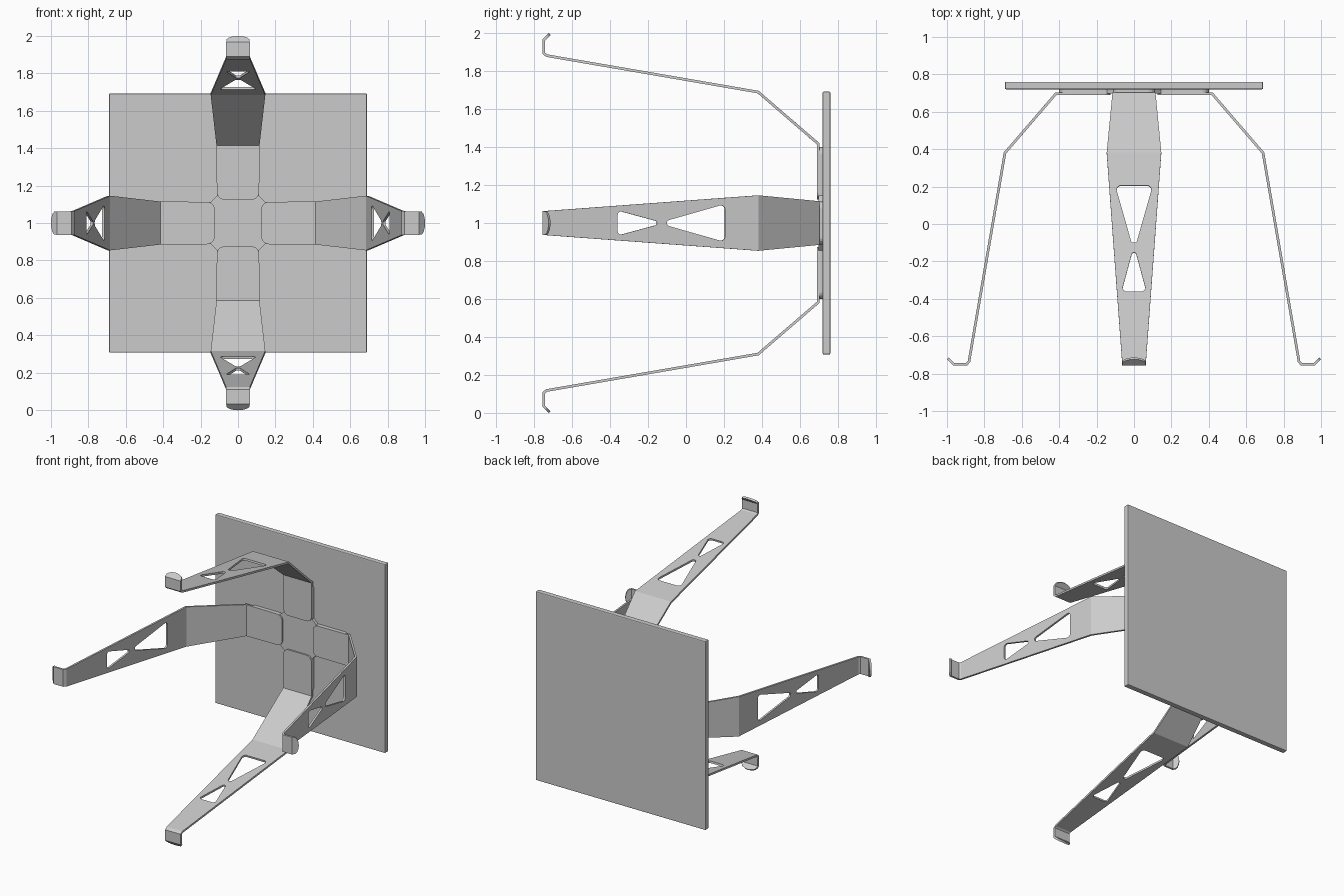
import bpy, bmesh, math
from mathutils import Vector

if "Cube" in bpy.data.objects:
    bpy.data.objects.remove(bpy.data.objects["Cube"])


def link(name, bm):
    mesh = bpy.data.meshes.new(name)
    bm.to_mesh(mesh)
    bm.free()
    ob = bpy.data.objects.new(name, mesh)
    bpy.context.collection.objects.link(ob)
    return ob


def rounded(points, steps=5):
    """Fillet a polygon given as (x, y, radius)."""
    out, n = [], len(points)
    for i, (x, y, r) in enumerate(points):
        p = Vector((x, y))
        if r == 0:
            out.append(p)
            continue
        a = (Vector(points[i - 1][:2]) - p).normalized()
        b = (Vector(points[(i + 1) % n][:2]) - p).normalized()
        half = a.angle(b) / 2
        centre = p + (a + b).normalized() * (r / math.sin(half))
        start = p + a * (r / math.tan(half)) - centre
        end = p + b * (r / math.tan(half)) - centre
        for k in range(steps + 1):
            d = start.lerp(end, k / steps)
            out.append(centre + d.normalized() * r)
    return out


# Square plate at the back
bm = bmesh.new()
bmesh.ops.create_cube(bm, size=1)
for v in bm.verts:
    v.co = Vector((v.co.x * 1.38, 0.74 + v.co.y * 0.04, 1 + v.co.z * 1.385))
plate = link("square_plate", bm)
bev = plate.modifiers.new("edge", "BEVEL")
bev.width = 0.006
bev.segments = 2

# Cross-shaped hub between plate and arms
quarter = [(0.4, -0.113, 0.04), (0.4, 0.113, 0.04), (0.145, 0.113, 0), (0.113, 0.145, 0)]
outline = []
for k in range(4):
    c, s = [(1, 0), (0, 1), (-1, 0), (0, -1)][k]
    outline += [(x * c - y * s, x * s + y * c, r) for x, y, r in quarter]
bm = bmesh.new()
face = bm.faces.new([bm.verts.new((p.x, 0.699, 1 + p.y)) for p in rounded(outline)])
ext = bmesh.ops.extrude_face_region(bm, geom=[face])["geom"]
bmesh.ops.translate(bm, vec=(0, 0.022, 0), verts=[g for g in ext if isinstance(g, bmesh.types.BMVert)])
bmesh.ops.recalc_face_normals(bm, faces=bm.faces)
link("cross_hub", bm)

# Bent sheet arm: path stations (radius, depth, half width)
path = [(0.125, 0.696, 0.113), (0.418, 0.696, 0.115), (0.69, 0.38, 0.146),
        (0.882, -0.734, 0.064), (0.894, -0.749, 0.063), (0.965, -0.749, 0.063),
        (0.996, -0.718, 0.05)]
# Leg cut-outs, as (distance along leg, across, corner radius)
holes = [[(0.178, -0.1, 0.022), (0.488, -0.013, 0.014), (0.488, 0.013, 0.014), (0.178, 0.1, 0.022)],
         [(0.542, -0.01, 0.011), (0.752, -0.066, 0.018), (0.752, 0.066, 0.018), (0.542, 0.01, 0.011)]]
bm = bmesh.new()
for i in range(len(path) - 1):
    (r0, y0, w0), (r1, y1, w1) = path[i], path[i + 1]
    a = Vector((r0, y0, 0))
    step = Vector((r1, y1, 0)) - a
    length, u = step.length, step.normalized()
    inner = 0.04 if i == 0 else 0
    outer = [(0, -w0, inner), (length, -w1, 0), (length, w1, 0), (0, w0, inner)]
    if i == len(path) - 2:  # rounded lip
        side = [(0, 0.063), (0.4, 0.061), (0.7, 0.05), (0.9, 0.028)]
        outer = ([(t * length, -w, 0) for t, w in side] + [(length, 0, 0)]
                 + [(t * length, w, 0) for t, w in reversed(side)])
    edges = []
    for loop in [outer] + (holes if i == 2 else []):
        vs = []
        for p in rounded(loop):
            q = a + u * p.x
            vs.append(bm.verts.new((q.x, q.y, p.y)))
        edges += [bm.edges.new((vs[j - 1], vs[j])) for j in range(len(vs))]
    bmesh.ops.triangle_fill(bm, use_beauty=True, edges=edges, normal=u.cross(Vector((0, 0, 1))))
bmesh.ops.remove_doubles(bm, verts=bm.verts, dist=1e-5)
bmesh.ops.recalc_face_normals(bm, faces=bm.faces)
arm = link("right_arm", bm)
arms = [arm]
for name in ("lower_arm", "left_arm", "upper_arm"):
    ob = bpy.data.objects.new(name, arm.data)
    bpy.context.collection.objects.link(ob)
    arms.append(ob)
for k, ob in enumerate(arms):
    ob.location = (0, 0, 1)
    ob.rotation_euler = (0, k * math.pi / 2, 0)
    sol = ob.modifiers.new("sheet", "SOLIDIFY")
    sol.thickness = 0.014
    sol.offset = 0
    sol.use_even_offset = True
